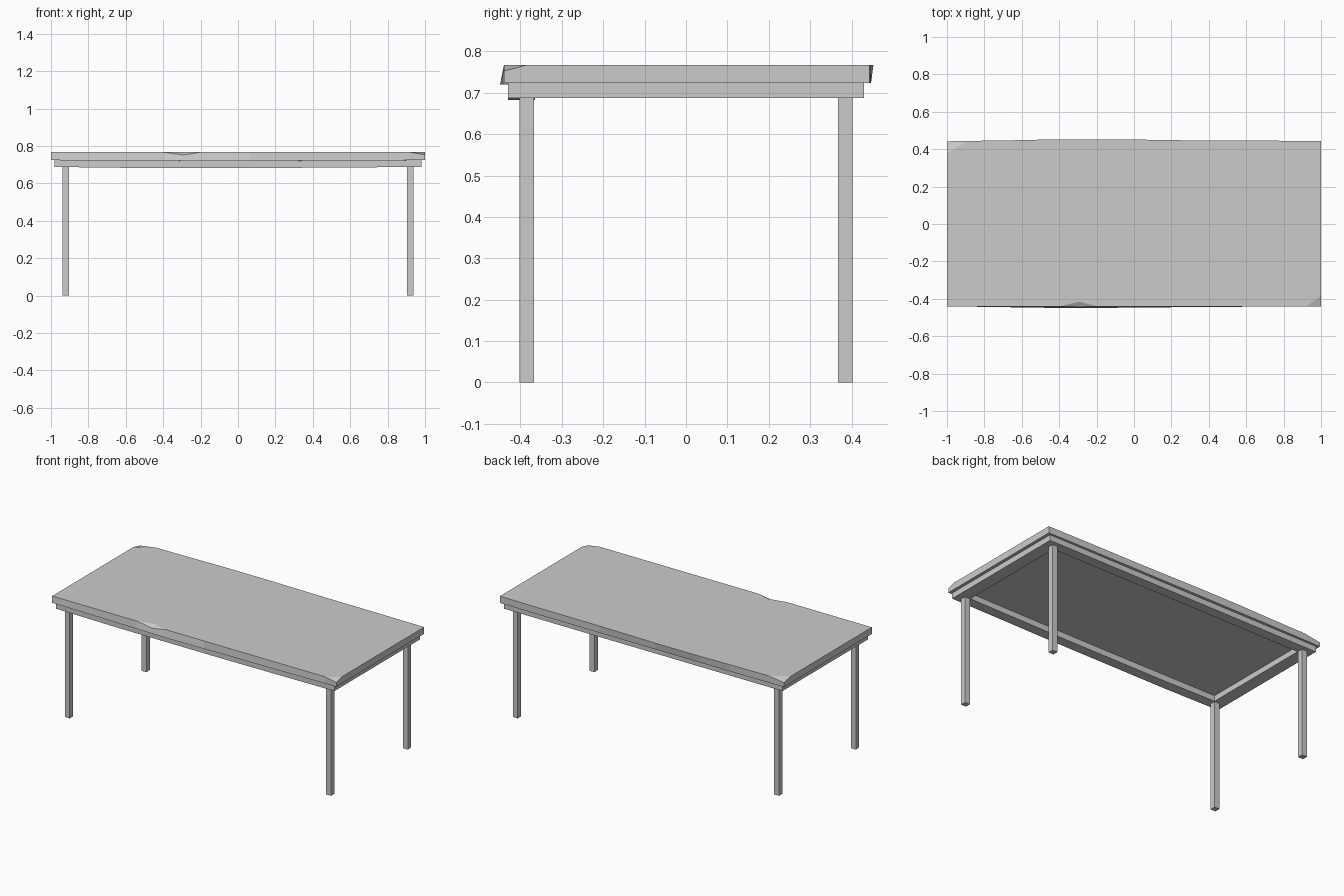
import bpy, bmesh

if "Cube" in bpy.data.objects:
    bpy.data.objects.remove(bpy.data.objects["Cube"])


def loft(name, rings, cap=True):
    """Join matching rings of points; cap the ends or close into a loop."""
    bm = bmesh.new()
    vs = [[bm.verts.new(p) for p in ring] for ring in rings]
    pairs = list(zip(vs, vs[1:])) + ([] if cap else [(vs[-1], vs[0])])
    for a, b in pairs:
        n = len(a)
        for i in range(n):
            j = (i + 1) % n
            bm.faces.new((a[i], a[j], b[j], b[i]))
    if cap:
        bm.faces.new(vs[0])
        bm.faces.new(vs[-1])
    bmesh.ops.remove_doubles(bm, verts=bm.verts, dist=0.0005)
    bmesh.ops.recalc_face_normals(bm, faces=bm.faces)
    me = bpy.data.meshes.new(name)
    bm.to_mesh(me)
    bm.free()
    ob = bpy.data.objects.new(name, me)
    bpy.context.collection.objects.link(ob)
    return ob


TOP, UNDER, FRAME = 0.767, 0.724, 0.688

# Tabletop rim, with worn edges
rim = [(-1, -.44), (-.4, -.44), (-.29, -.443), (-.2, -.44), (.07, -.44),
       (.92, -.44), (1, -.44), (1, -.385), (1, .443), (.68, .446), (.3, .447),
       (-.1, .453), (-.41, .453), (-.62, .448), (-.89, .444), (-1, .442), (-1, .375)]
# Chips: rim index -> (inset point on the top, lowered rim height)
chips = {2: (-.29, -.415, .752), 6: (.96, -.4125, .753), 15: (-.945, .4095, .751)}
# Slight bulge along the lower front edge
sag = {1: (-.449, .722), 2: (-.449, .721), 3: (-.449, .720), 4: (-.446, .720)}

top_ring, rim_ring, low_ring = [], [], []
for i, (x, y) in enumerate(rim):
    tx, ty, rz = chips.get(i, (x, y, TOP))
    ly, lz = sag.get(i, (y if y < 0 else min(y, .447), UNDER))
    top_ring.append((tx, ty, TOP))
    rim_ring.append((x, y, rz))
    low_ring.append((x, ly, lz))
loft("tabletop", [top_ring, rim_ring, low_ring])

# Apron frame, hollow in the middle, sagging a little at the front
edge = [(-.98, -.43, FRAME), (-.57, -.43, .683), (.23, -.43, .683), (.98, -.43, FRAME),
        (.98, .43, FRAME), (-.98, .43, FRAME)]
ix, iy = .90 / .98, .365 / .43
loft("apron_frame", [
    [(x, y, UNDER) for x, y, z in edge],
    [(x, y, z) for x, y, z in edge],
    [(x * ix, y * iy, z) for x, y, z in edge],
    [(x * ix, y * iy, UNDER) for x, y, z in edge]], cap=False)

# Four square legs
for sx, side in ((-1, "left"), (1, "right")):
    for sy, end in ((-1, "front"), (1, "back")):
        cx, cy, h = sx * .92, sy * .385, .0175
        foot = [(cx - h, cy - h), (cx + h, cy - h), (cx + h, cy + h), (cx - h, cy + h)]
        loft(f"{end}_{side}_leg", [[(x, y, z) for x, y in foot] for z in (0, FRAME + .005)])
